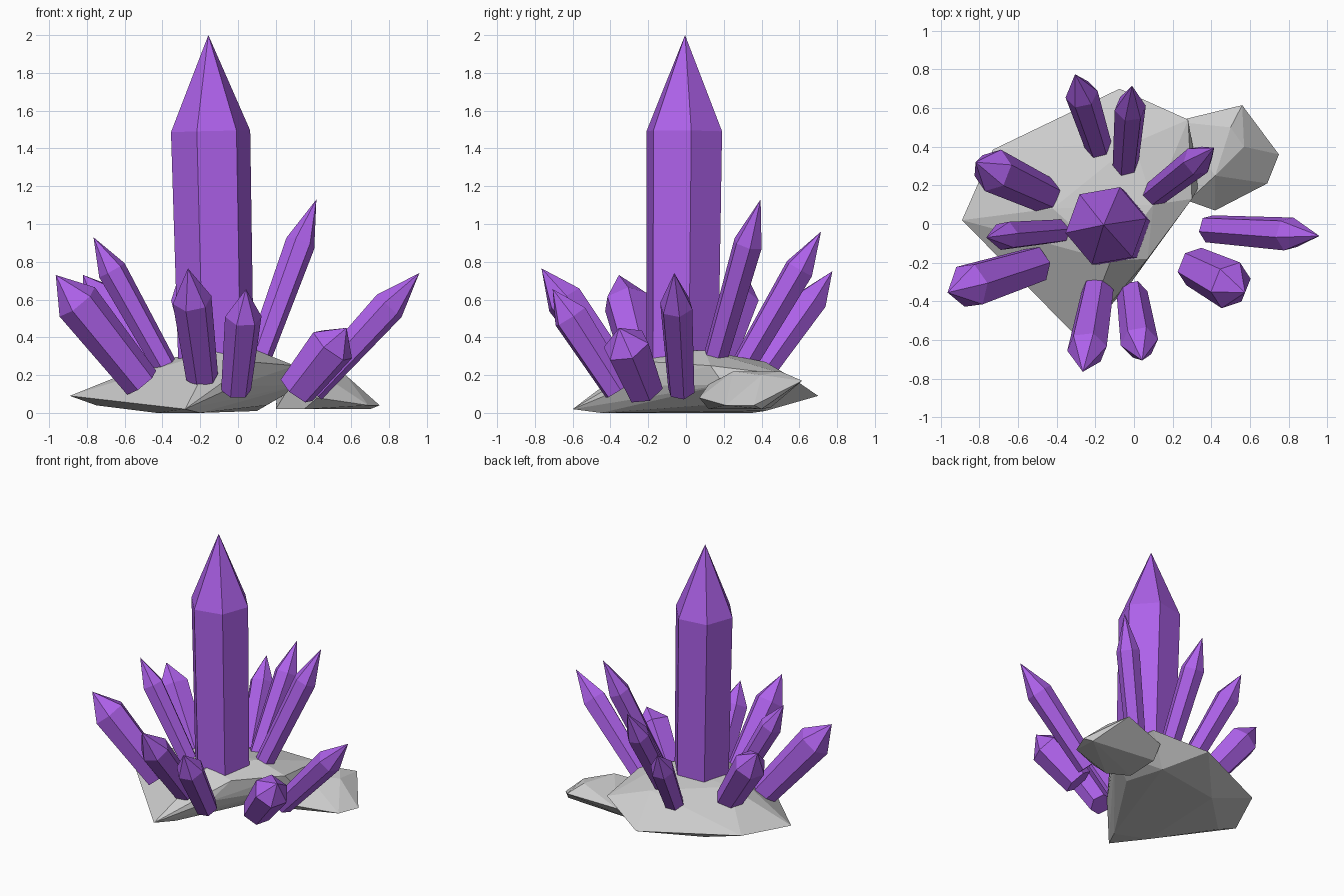
import bpy, bmesh, math
from mathutils import Vector

if "Cube" in bpy.data.objects:
    bpy.data.objects.remove(bpy.data.objects["Cube"])

purple = bpy.data.materials.new("purple_crystal")
purple.diffuse_color = (0.42, 0.12, 0.82, 1)
purple.use_nodes = True
purple.node_tree.nodes["Principled BSDF"].inputs["Base Color"].default_value = purple.diffuse_color


def finish(name, bm, mat=None):
    bmesh.ops.recalc_face_normals(bm, faces=bm.faces)
    mesh = bpy.data.meshes.new(name)
    bm.to_mesh(mesh)
    bm.free()
    if mat:
        mesh.materials.append(mat)
    obj = bpy.data.objects.new(name, mesh)
    bpy.context.collection.objects.link(obj)


def crystal(name, base, tip, radius, shoulder=0.73, taper=0.82, roll=10):
    """Six-sided prism along base -> tip, with a pointed end."""
    base, tip = Vector(base), Vector(tip)
    axis = tip - base
    turn = Vector((0, 0, 1)).rotation_difference(axis)
    bm = bmesh.new()
    rings = []
    for t, r in ((0, radius * taper), (shoulder, radius)):
        ring = []
        for i in range(6):
            a = math.radians(roll + 60 * i)
            spoke = Vector((r * math.cos(a), r * math.sin(a), 0))
            ring.append(bm.verts.new(base + axis * t + turn @ spoke))
        rings.append(ring)
    low, high = rings
    point = bm.verts.new(tip)
    bm.faces.new(low)
    for i in range(6):
        j = (i + 1) % 6
        bm.faces.new((low[i], low[j], high[j], high[i]))
        bm.faces.new((high[i], high[j], point))
    finish(name, bm, purple)


def rock(name, points):
    """Faceted boulder: convex hull of a few corner points."""
    bm = bmesh.new()
    for p in points:
        bm.verts.new(p)
    bmesh.ops.convex_hull(bm, input=bm.verts[:])
    loose = [v for v in bm.verts if not v.link_faces]
    bmesh.ops.delete(bm, geom=loose, context='VERTS')
    finish(name, bm)


# Central pillar
crystal("main_crystal", (-0.115, -0.02, 0.2), (-0.157, -0.005, 2.0), 0.213, 0.717, 0.95)

# Ring of leaning crystals: base, tip, radius, shoulder position
small = [
    ("back_left_crystal", (-0.18, 0.39, 0.2), (-0.305, 0.775, 0.75), 0.085, 0.73),
    ("back_crystal", (-0.045, 0.29, 0.23), (-0.01, 0.715, 0.96), 0.082, 0.73),
    ("tall_right_crystal", (0.075, 0.13, 0.2), (0.415, 0.395, 1.13), 0.08, 0.75),
    ("right_crystal", (0.39, -0.025, 0.12), (0.96, -0.062, 0.74), 0.09, 0.72),
    ("short_right_crystal", (0.31, -0.22, 0.12), (0.575, -0.355, 0.45), 0.128, 0.72),
    ("front_right_crystal", (-0.01, -0.36, 0.12), (0.042, -0.706, 0.655), 0.098, 0.73),
    ("front_left_crystal", (-0.19, -0.35, 0.19), (-0.265, -0.765, 0.765), 0.105, 0.71),
    ("left_front_crystal", (-0.51, -0.21, 0.16), (-0.965, -0.355, 0.73), 0.122, 0.75),
    ("left_back_crystal", (-0.46, 0.15, 0.22), (-0.82, 0.32, 0.73), 0.115, 0.75),
    ("left_tall_crystal", (-0.375, -0.035, 0.23), (-0.765, -0.07, 0.93), 0.078, 0.75),
]
for name, base, tip, radius, shoulder in small:
    crystal(name, base, tip, radius, shoulder)

# Boulders underneath
rock("main_rock", [
    (-0.89, 0.02, 0.09), (-0.73, 0.385, 0.11), (-0.075, 0.70, 0.09), (0.28, 0.54, 0.2),
    (0.34, 0.2, 0.15), (0.30, 0.13, 0.25), (0.07, -0.18, 0.27), (-0.02, -0.31, 0.14),
    (-0.28, -0.6, 0.02), (-0.43, -0.35, 0.0), (-0.2, -0.45, 0.0), (0.15, 0.1, 0.04),
    (0.1, 0.42, 0.01), (-0.4, 0.35, 0.0), (-0.75, 0.0, 0.04), (-0.42, 0.08, 0.28),
    (-0.12, -0.19, 0.33), (0.1, 0.1, 0.33), (0.0, 0.42, 0.27),
])
rock("side_rock", [
    (0.21, 0.53, 0.12), (0.56, 0.615, 0.17), (0.75, 0.36, 0.04), (0.69, 0.21, 0.04),
    (0.42, 0.07, 0.08), (0.28, 0.12, 0.15), (0.5, 0.5, 0.22), (0.42, 0.25, 0.22),
    (0.57, 0.4, 0.2), (0.2, 0.2, 0.02), (0.35, 0.12, 0.02), (0.7, 0.4, 0.02),
    (0.2, 0.45, 0.03),
])
